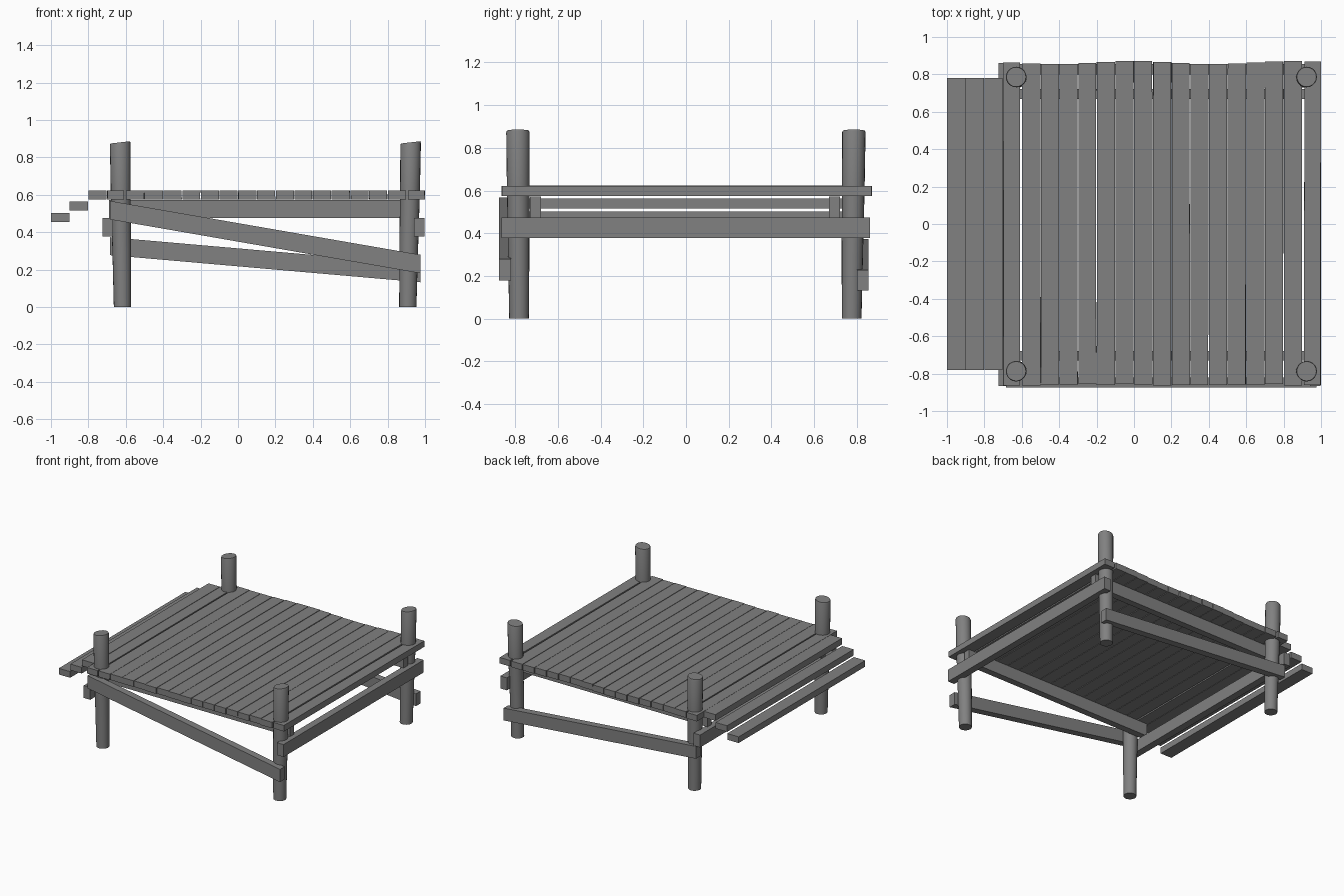
import bpy, bmesh, math, random
from mathutils import Vector

random.seed(4)
cube = bpy.data.objects.get("Cube")
if cube:
    bpy.data.objects.remove(cube, do_unlink=True)

wood = bpy.data.materials.new("weathered_grey_wood")
wood.use_nodes = True
GREY = (0.22, 0.22, 0.22, 1)
wood.diffuse_color = GREY
wood.node_tree.nodes["Principled BSDF"].inputs["Base Color"].default_value = GREY


def finish(name, bm, smooth=False):
    bmesh.ops.recalc_face_normals(bm, faces=bm.faces)
    mesh = bpy.data.meshes.new(name)
    bm.to_mesh(mesh)
    bm.free()
    mesh.materials.append(wood)
    obj = bpy.data.objects.new(name, mesh)
    bpy.context.collection.objects.link(obj)
    if smooth:
        bpy.ops.object.select_all(action='DESELECT')
        obj.select_set(True)
        bpy.context.view_layer.objects.active = obj
        bpy.ops.object.shade_smooth_by_angle(angle=math.radians(40))
    return obj


def board(name, x, y, z, drop=0.0, jitter=0.0):
    """Board spanning the given ranges; drop lowers its +x end, jitter skews corners."""
    bm = bmesh.new()
    bmesh.ops.create_cube(bm, size=1)
    for v in bm.verts:
        fx, fy, fz = (c + 0.5 for c in v.co)
        v.co = Vector((x[0] + fx * (x[1] - x[0]),
                       y[0] + fy * (y[1] - y[0]),
                       z[0] + fz * (z[1] - z[0]) - drop * fx))
        v.co.x += random.uniform(-jitter, jitter)
    return finish(name, bm)


def post(name, x, y, lean_x, lean_y):
    """Slightly crooked log, a little thicker and tilted at the top."""
    bm = bmesh.new()
    rings = []
    for z, r, lean in ((0, 0.046, 0), (0.3, 0.05, 0.3), (0.6, 0.053, 0.75), (0.872, 0.055, 1), (0.88, 0.052, 1)):
        ring = []
        for i in range(20):
            a = math.tau * i / 20
            tilt = 0.006 * math.cos(a) if z > 0.8 else 0
            ring.append(bm.verts.new((x + lean_x * lean + r * math.cos(a),
                                      y + lean_y * lean + r * math.sin(a), z + tilt)))
        rings.append(ring)
    for low, high in zip(rings, rings[1:]):
        for i in range(20):
            j = (i + 1) % 20
            bm.faces.new((low[i], low[j], high[j], high[i]))
    bm.faces.new(rings[0])
    bm.faces.new(rings[-1])
    return finish(name, bm, smooth=True)


# Corner posts
for side, x, lean_x in (("right", -0.618, -0.012), ("left", 0.908, 0.015)):
    for end, y, lean_y in (("front", -0.782, -0.005), ("back", 0.776, 0.01)):
        post(f"{end}_{side}_post", x, y, lean_x, lean_y)

# Deck planks with a gently wavy back edge
DECK = (0.575, 0.622)
for i in range(17):
    x0, x1 = -0.7 + 0.1 * i, -0.6 + 0.1 * i
    if i == 0:
        x1 -= 0.008
    if i == 16:
        x0 += 0.008
    back = 0.863 + 0.009 * math.cos(7.5 * (x0 + 0.05))
    front = -0.86 + random.uniform(-0.005, 0.005)
    board(f"deck_plank_{i + 1}", (x0 + 0.002, x1 - 0.002), (front, back), DECK, jitter=0.0015)

# Descending step planks on the right side
for i in range(3):
    x0 = -0.8 - 0.1 * i
    z0 = DECK[0] - 0.06 * i
    board(f"step_plank_{i + 1}", (x0, x0 + 0.098), (-0.78, 0.78), (z0, z0 + 0.048))

# Joists under the deck and cross beams outside the posts
for end, y in (("front", -0.705), ("back", 0.695)):
    board(f"{end}_joist", (-0.69, 0.96), (y - 0.026, y + 0.026), (0.475, 0.573))
for side, x in (("right", -0.697), ("left", 0.97)):
    board(f"{side}_cross_beam", (x - 0.028, x + 0.028), (-0.865, 0.862), (0.378, 0.475))

# Sloping braces on the front and back
board("front_brace", (-0.685, 0.975), (-0.875, -0.82), (0.468, 0.567), drop=0.288)
board("back_brace", (-0.685, 0.975), (0.80, 0.855), (0.277, 0.373), drop=0.145)
